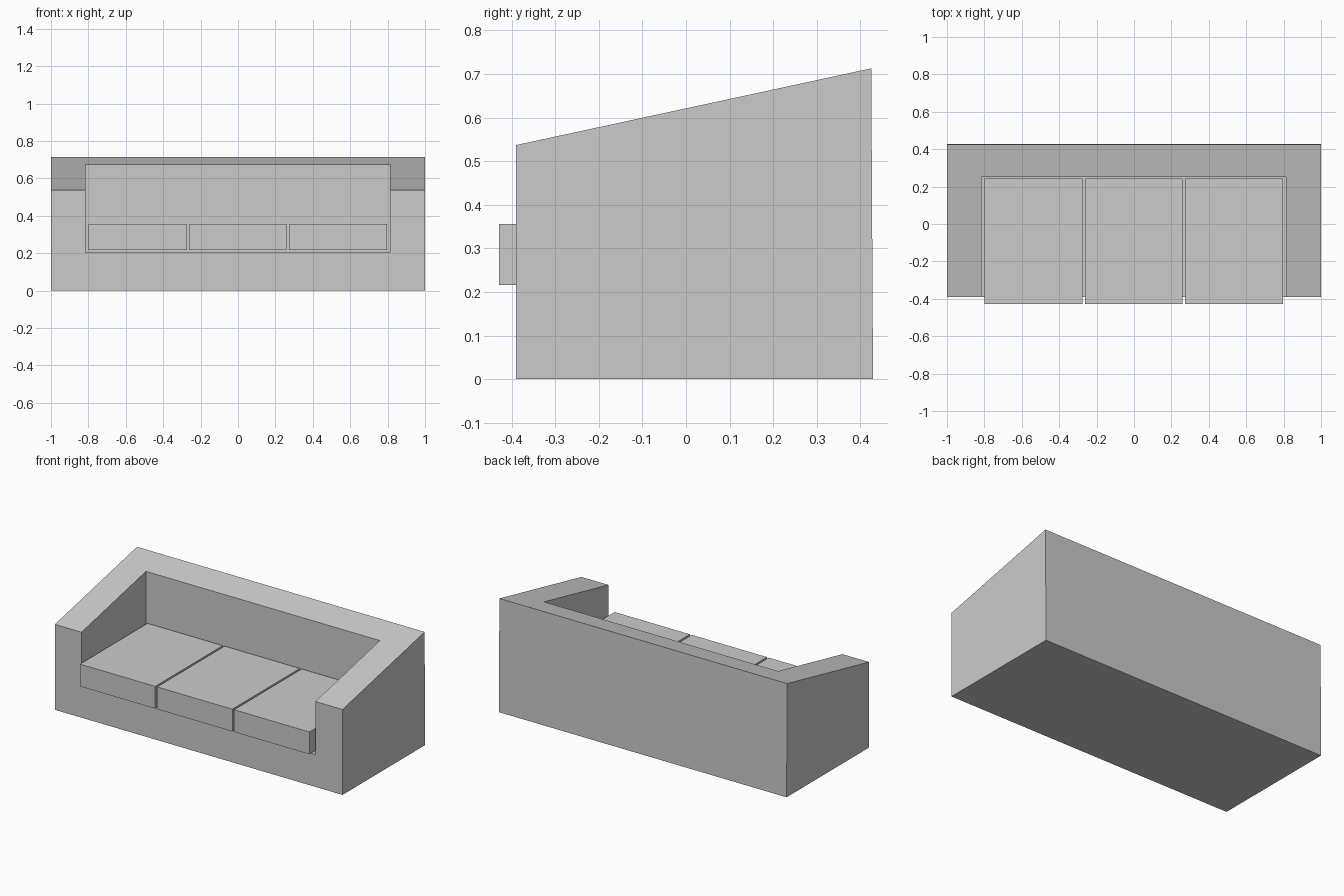
import bpy
import bmesh
from mathutils import Vector

if "Cube" in bpy.data.objects:
    bpy.data.objects.remove(bpy.data.objects["Cube"])


def prism(name, profile, x0, x1):
    """Extrude a (y, z) side profile from x0 to x1."""
    bm = bmesh.new()
    face = bm.faces.new([bm.verts.new((x0, y, z)) for y, z in profile])
    ext = bmesh.ops.extrude_face_region(bm, geom=[face])
    moved = [g for g in ext["geom"] if isinstance(g, bmesh.types.BMVert)]
    bmesh.ops.translate(bm, verts=moved, vec=Vector((x1 - x0, 0, 0)))
    bmesh.ops.recalc_face_normals(bm, faces=bm.faces[:])
    mesh = bpy.data.meshes.new(name)
    bm.to_mesh(mesh)
    bm.free()
    obj = bpy.data.objects.new(name, mesh)
    bpy.context.collection.objects.link(obj)
    return obj


def box_profile(y0, y1, z0, z1):
    return [(y0, z0), (y1, z0), (y1, z1), (y0, z1)]


# Sofa frame: sloping side profile, full width
frame = prism("sofa_frame",
              [(-0.39, 0), (0.429, 0), (0.425, 0.713), (-0.39, 0.537)], -1, 1)

# Seat recess carved out between the arms and back
cutter = prism("recess_cutter", box_profile(-0.6, 0.25, 0.203, 1.0), -0.815, 0.812)
cutter.hide_render = True
cut = frame.modifiers.new("recess", 'BOOLEAN')
cut.operation = 'DIFFERENCE'
cut.solver = 'EXACT'
cut.object = cutter
bpy.context.view_layer.objects.active = frame
bpy.ops.object.modifier_apply(modifier=cut.name)
bpy.data.objects.remove(cutter)

# Three loose seat cushions overhanging the front
width, pitch = 0.523, 0.536
for i, side in enumerate(("left", "middle", "right")):
    cx = (i - 1) * pitch - 0.001
    prism(f"seat_cushion_{side}", box_profile(-0.429, 0.242, 0.216, 0.356),
          cx - width / 2, cx + width / 2)
